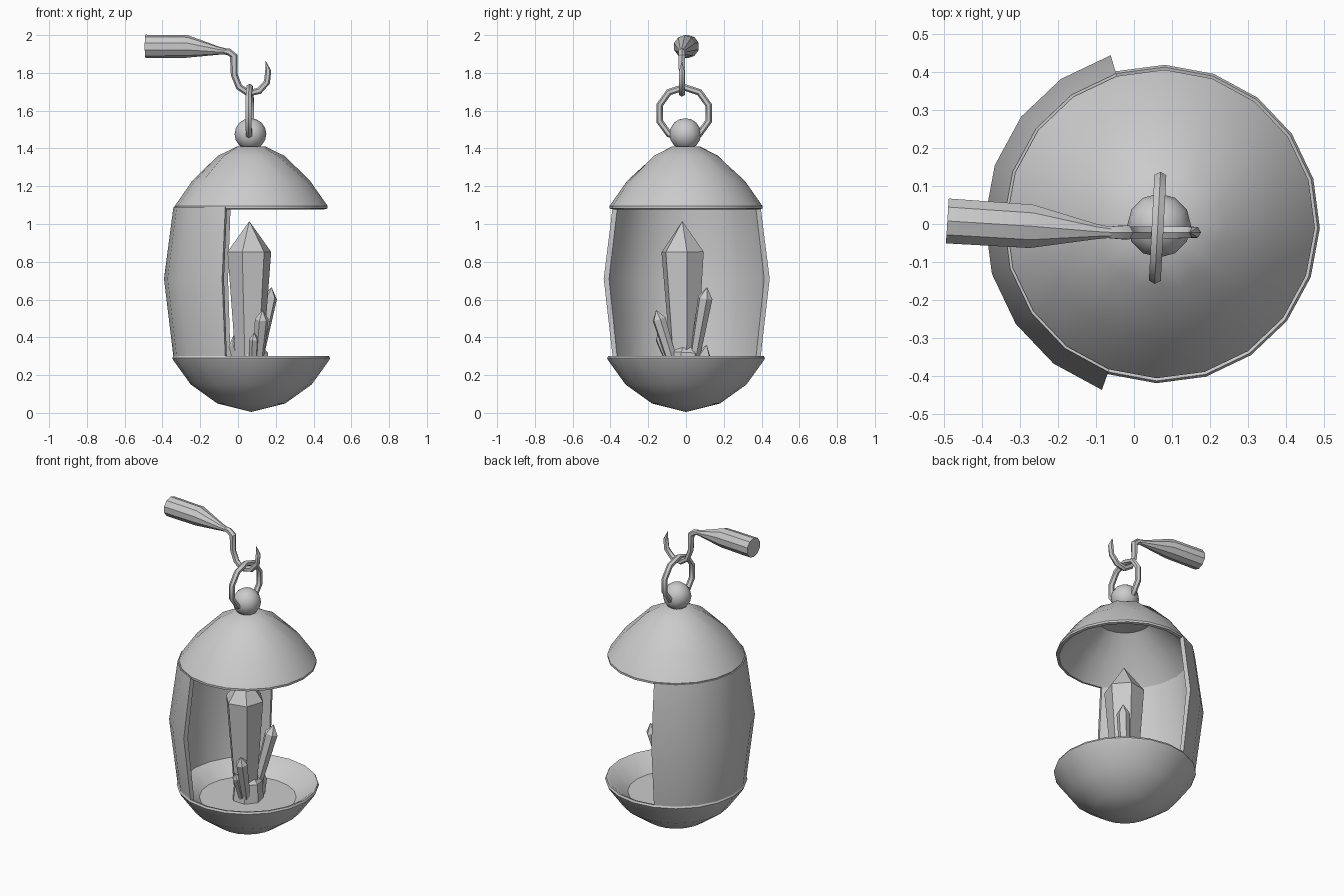
import bpy, bmesh, math
from mathutils import Vector

if "Cube" in bpy.data.objects:
    bpy.data.objects.remove(bpy.data.objects["Cube"])

CX, SIDES, PHASE = 0.07, 20, math.radians(-1.5)


def finish(name, bm, smooth=None):
    bmesh.ops.remove_doubles(bm, verts=bm.verts, dist=1e-4)
    bmesh.ops.recalc_face_normals(bm, faces=bm.faces)
    me = bpy.data.meshes.new(name)
    bm.to_mesh(me)
    bm.free()
    ob = bpy.data.objects.new(name, me)
    bpy.context.collection.objects.link(ob)
    if smooth:
        bpy.ops.object.select_all(action='DESELECT')
        ob.select_set(True)
        bpy.context.view_layer.objects.active = ob
        bpy.ops.object.shade_smooth_by_angle(angle=math.radians(smooth))
    return ob


def lathe(name, profile, first=0, count=SIDES, closed=False, flute=None):
    """Revolve (radius, z) points over whole segments; a partial turn gets end caps."""
    bm = bmesh.new()
    rings = []
    for i in range(first, first + count + 1):
        a = PHASE + 2 * math.pi * i / SIDES
        ring = []
        for k, (r, z) in enumerate(profile):
            if k == flute and i % 2:
                r -= 0.02
            ring.append(bm.verts.new((CX + r * math.cos(a), r * math.sin(a), z)))
        rings.append(ring)
    n = len(profile)
    for a, b in zip(rings, rings[1:]):
        for k in range(n if closed else n - 1):
            m = (k + 1) % n
            bm.faces.new((a[k], a[m], b[m], b[k]))
    if count < SIDES:
        bm.faces.new(rings[0])
        bm.faces.new(rings[-1])
    return finish(name, bm, 30)


def sweep(name, points, radii, sides, smooth=None, turn=0.0):
    """Loft polygon rings along a path."""
    bm = bmesh.new()
    pts = [Vector(p) for p in points]
    rings = []
    for i, (p, r) in enumerate(zip(pts, radii)):
        t = (pts[min(i + 1, len(pts) - 1)] - pts[max(i - 1, 0)]).normalized()
        u = t.cross(Vector((0, 1, 0))).normalized()
        v = t.cross(u)
        rings.append([bm.verts.new(p + r * (u * math.cos(a) + v * math.sin(a)))
                      for a in (turn + 2 * math.pi * k / sides for k in range(sides))])
    for a, b in zip(rings, rings[1:]):
        for k in range(sides):
            m = (k + 1) % sides
            bm.faces.new((a[k], a[m], b[m], b[k]))
    for ring, r in ((rings[0], radii[0]), (rings[-1], radii[-1])):
        if r > 0.001:
            bm.faces.new(ring)
    return finish(name, bm, smooth)


def crystal(name, base, tip, r0, r1, shoulder=0.8, sides=6, turn=0.2):
    b, t = Vector(base), Vector(tip)
    return sweep(name, [b, b.lerp(t, shoulder), t], [r0, r1, 0], sides, None, turn)


# Lantern body: bowl, curved back shell, hollow fluted roof
lathe("bowl", [(0, 0.005), (0.18, 0.05), (0.32, 0.15), (0.41, 0.275), (0.418, 0.29),
               (0.412, 0.302), (0.395, 0.298), (0.285, 0.21), (0, 0.21)])
lathe("back_shell", [(0.41, 0.28), (0.462, 0.71), (0.412, 1.09),
                     (0.385, 1.09), (0.432, 0.71), (0.385, 0.28)],
      first=6, count=8, closed=True)
lathe("roof", [(0, 1.41), (0.075, 1.41), (0.178, 1.36), (0.312, 1.228), (0.405, 1.095),
               (0.405, 1.082), (0.388, 1.078), (0.29, 1.21), (0.16, 1.33), (0, 1.35)],
      flute=2)

# Ball finial and hanging ring
bm = bmesh.new()
bmesh.ops.create_uvsphere(bm, u_segments=12, v_segments=8, radius=0.084)
bmesh.ops.translate(bm, verts=bm.verts, vec=(0.066, -0.004, 1.476))
finish("ball_finial", bm, 40)

bpy.ops.mesh.primitive_torus_add(major_segments=10, minor_segments=6,
                                 major_radius=0.137, minor_radius=0.018,
                                 location=(0.062, -0.01, 1.587),
                                 rotation=(0, math.pi / 2, math.radians(-3)))
bpy.context.object.name = "hanging_ring"
bpy.ops.object.shade_smooth_by_angle(angle=math.radians(40))

# Hook with pointed barb, and tapered handle
path = [(-0.1, 1.917), (-0.05, 1.912), (-0.022, 1.89), (-0.02, 1.79), (0.006, 1.725),
        (0.055, 1.692), (0.112, 1.705), (0.153, 1.75), (0.16, 1.81), (0.146, 1.865)]
sweep("hook", [(x, -0.022, z) for x, z in path],
      [0.014, 0.019, 0.021, 0.018, 0.018, 0.018, 0.018, 0.017, 0.016, 0], 6, 40)
sweep("handle", [(-0.49, 0.008, 1.94), (-0.27, -0.006, 1.94),
                 (-0.1, -0.02, 1.917), (-0.06, -0.022, 1.914)],
      [0.062, 0.06, 0.021, 0.015], 10, 30)

# Crystal cluster
crystal("main_crystal", (0.06, -0.01, 0.2), (0.06, -0.02, 1.015), 0.068, 0.118)
crystal("side_crystal_tall", (0.09, 0.03, 0.2), (0.178, 0.112, 0.665), 0.024, 0.04, 0.88)
crystal("side_crystal_mid", (0.1, -0.05, 0.2), (0.13, -0.158, 0.545), 0.026, 0.037, 0.86)
crystal("side_crystal_small", (0.08, -0.06, 0.2), (0.085, -0.15, 0.425), 0.02, 0.026, 0.85)
crystal("side_crystal_left", (0.03, -0.01, 0.2), (-0.025, 0.03, 0.41), 0.035, 0.04, 0.75)
crystal("base_rock", (0.075, -0.01, 0.2), (0.075, 0, 0.4), 0.095, 0.085, 0.6, 7)
crystal("base_rock_side", (0.09, 0.06, 0.2), (0.09, 0.11, 0.36), 0.05, 0.045, 0.65, 5)
